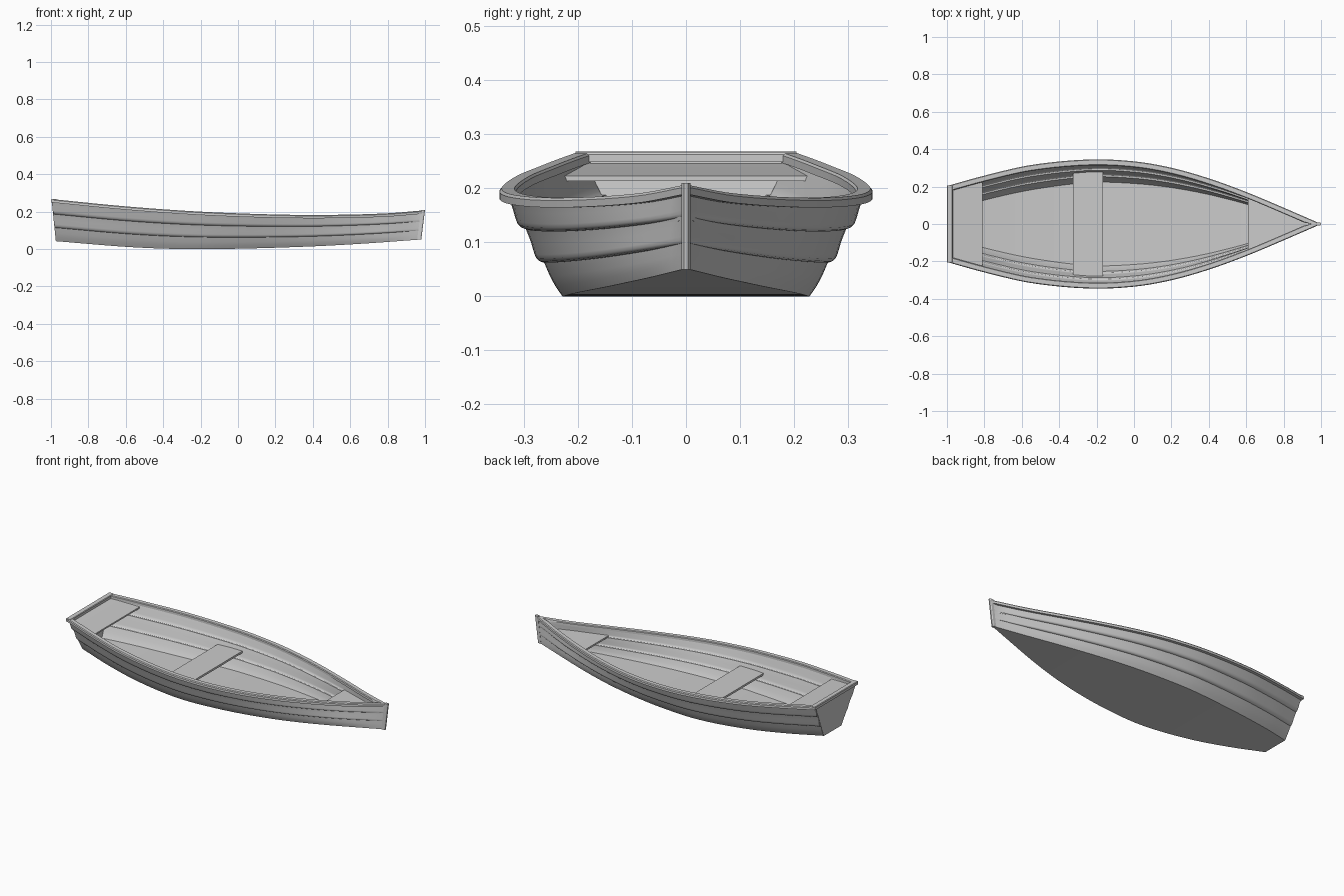
import bpy, bmesh, math

if "Cube" in bpy.data.objects:
    bpy.data.objects.remove(bpy.data.objects["Cube"])

N = 48  # stations along the hull

# control curves along x: (x, value)
WIDTH = [(-1, .205), (-.8, .26), (-.55, .316), (-.24, .345), (0, .335), (.2, .301), (.4, .245), (.6, .173), (.8, .09), (1, .004)]
CHINE = [(-1, .082), (-.8, .138), (-.55, .19), (-.24, .227), (0, .221), (.2, .2), (.4, .165), (.6, .117), (.8, .06), (1, .002)]
SHEER = [(-1, .267), (-.6, .228), (-.2, .2), (.2, .185), (.5, .183), (.8, .191), (1, .207)]
KEEL = [(-1, .042), (-.6, .011), (-.3, 0), (0, .002), (.4, .014), (.7, .03), (1, .051)]


def curve(pts, x):
    """Smooth interpolation through control points."""
    def slope(i):
        a, b = pts[max(i - 1, 0)], pts[min(i + 1, len(pts) - 1)]
        return (b[1] - a[1]) / (b[0] - a[0])
    i = max(k for k in range(len(pts) - 1) if pts[k][0] <= x)
    h = pts[i + 1][0] - pts[i][0]
    t = (x - pts[i][0]) / h
    return ((2*t**3 - 3*t**2 + 1) * pts[i][1] + (t**3 - 2*t*t + t) * h * slope(i)
            + (3*t*t - 2*t**3) * pts[i + 1][1] + (t**3 - t*t) * h * slope(i + 1))


def make(name, lofts, angle=30):
    """Object from lofted closed sections with capped ends."""
    bm = bmesh.new()
    for rings in lofts:
        rows = [[bm.verts.new(p) for p in r] for r in rings]
        n = len(rows[0])
        for a, b in zip(rows, rows[1:]):
            for j in range(n):
                bm.faces.new((a[j], a[(j + 1) % n], b[(j + 1) % n], b[j]))
        bm.faces.new(rows[0])
        bm.faces.new(rows[-1][::-1])
    bmesh.ops.recalc_face_normals(bm, faces=bm.faces)
    me = bpy.data.meshes.new(name)
    bm.to_mesh(me)
    bm.free()
    ob = bpy.data.objects.new(name, me)
    bpy.context.collection.objects.link(ob)
    bpy.ops.object.select_all(action='DESELECT')
    ob.select_set(True)
    bpy.context.view_layer.objects.active = ob
    bpy.ops.object.shade_smooth_by_angle(angle=math.radians(angle))
    return ob


def rake(x, t):
    """Lean the two ends outward toward the top."""
    return x * ((.972 + .022 * t) if x < 0 else (.975 + .017 * t))


STATIONS = [-1 + 2 * i / N for i in range(N + 1)]


def strake_section(x, k, s):
    """Cross-section of lapped plank k, side s."""
    b, w = curve(CHINE, x), max(curve(WIDTH, x) - .014, .003)
    zb, zt = curve(KEEL, x), curve(SHEER, x) - .008
    fade = min(1, (1.02 - x) * 4)
    lip = [(0, .003), (.04, .008), (.12, .0105), (.25, .0095), (.6, .004), (1.03, 0)]
    if k == 0:
        lip = [(0, 0), (.3, .003), (.6, .003), (1.03, 0)]
    out = []
    for u, o in lip:
        t = min((k + u) / 3, 1)
        out.append((t, b + (w - b) * t + o * fade))
    ring = out + [(t, y - .011) for t, y in reversed(out)]
    return [(rake(x, t), s * max(y, .0005), zb + (zt - zb) * t) for t, y in ring]


# three overlapping planks per side
for k, label in enumerate(("lower", "middle", "upper")):
    make(label + "_planks", [[strake_section(x, k, s) for x in STATIONS] for s in (1, -1)], 40)


# flat bottom
def bottom_section(x):
    b, z, X = max(curve(CHINE, x) - .001, .001), curve(KEEL, x), rake(x, 0)
    return [(X, -b, z), (X, b, z), (X, b, z + .009), (X, -b, z + .009)]


make("bottom", [[bottom_section(x) for x in STATIONS]])


# gunwale rails
def rail_section(x, s):
    w, z, X = curve(WIDTH, x), curve(SHEER, x), rake(x, 1)
    prof = [(0, -.018), (0, -.005), (-.004, 0), (-.028, 0), (-.032, -.004), (-.032, -.018)]
    return [(X, s * max(w + dy, 0), z + dz) for dy, dz in prof]


make("gunwale", [[rail_section(x, s) for x in STATIONS] for s in (1, -1)])

# stern rail
prof = [(-1, .249), (-1, .264), (-.997, .268), (-.972, .267), (-.969, .263), (-.969, .249)]
make("stern_rail", [[[(x, y, z) for x, z in prof] for y in (-.205, .205)]])

# transom board
make("transom", [[[(-.974 + d, -.083, .042), (-.974 + d, .083, .042),
                   (-.996 + d, .192, .258), (-.996 + d, -.192, .258)] for d in (0, .014)]])

# stem post
make("stem_post", [[[(x - .022, -.008, z), (x - .006, -.008, z), (x, -.004, z), (x, .004, z),
                     (x - .006, .008, z), (x - .022, .008, z)] for x, z in ((.98, .05), (1, .21))]])


# seats lofted from (x, half width, top z)
def seat(name, outline, thick):
    make(name, [[[(x, -y, z), (x, y, z), (x, y, z - thick), (x, -y, z - thick)] for x, y, z in outline]])


seat("stern_seat", [(-.972, .186, .247), (-.9, .207, .236), (-.81, .229, .223)], .009)
seat("middle_seat", [(-.325, .277, .11), (-.165, .277, .11)], .012)
seat("bow_seat", [(.61, .138, .138), (.7, .105, .14), (.8, .066, .144), (.96, .006, .15)], .01)
